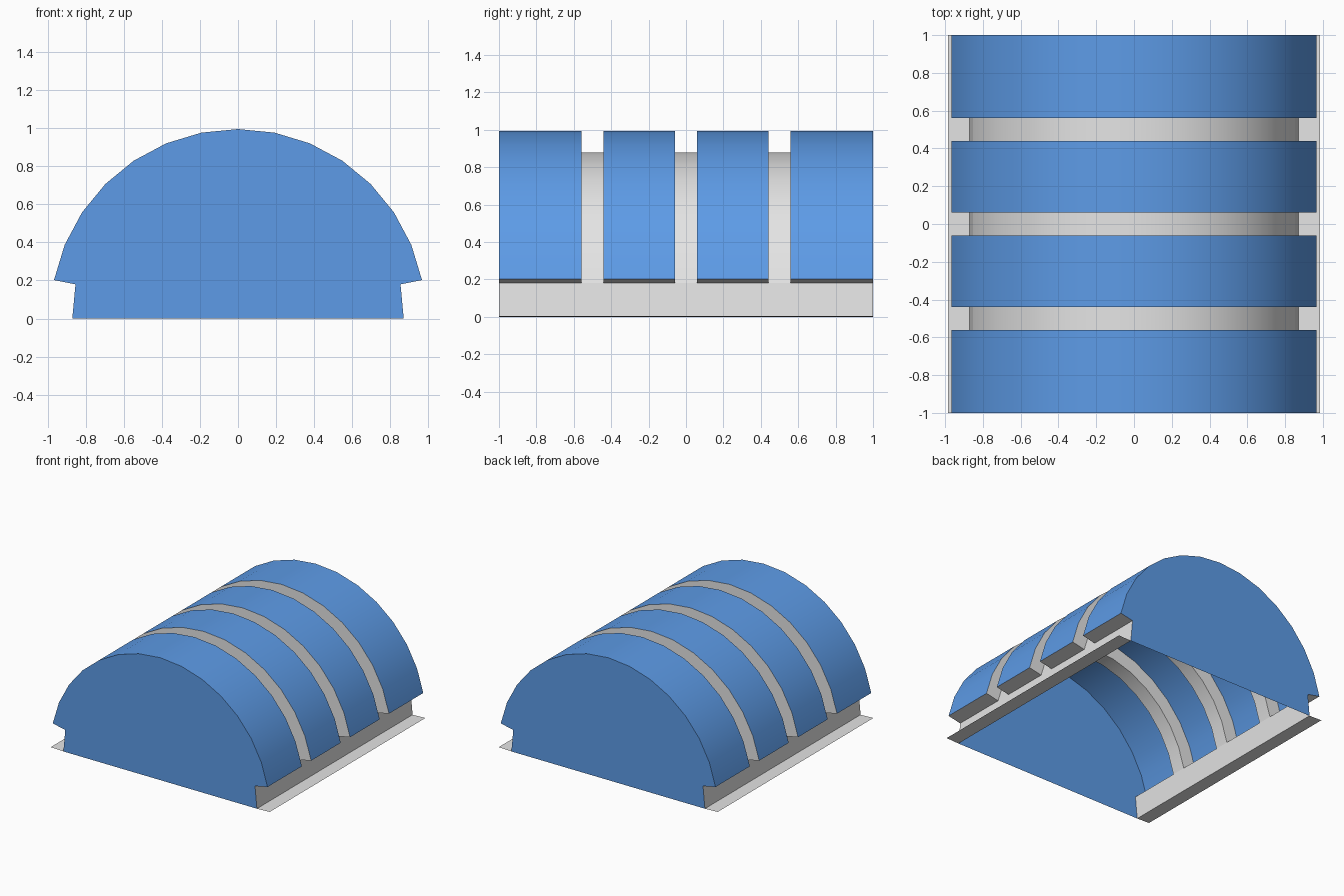
import bpy, math

if "Cube" in bpy.data.objects:
    bpy.data.objects.remove(bpy.data.objects["Cube"])

OUTER, INNER, LIFT, STEP = 0.985, 0.87, 0.01, math.radians(11.25)


def material(name, rgb):
    m = bpy.data.materials.new(name)
    m.diffuse_color = (*rgb, 1)
    m.use_nodes = True
    m.node_tree.nodes["Principled BSDF"].inputs["Base Color"].default_value = m.diffuse_color
    return m


blue = material("blue_panel", (0.11, 0.33, 0.8))
grey = material("light_grey", (0.78, 0.78, 0.78))


def arc(r, first, last):
    """Cross-section points from step first to last, counted up from the right side."""
    return [(r * math.cos(i * STEP), LIFT + r * math.sin(i * STEP)) for i in range(first, last + 1)]


def build(name, verts, faces, mat):
    me = bpy.data.meshes.new(name)
    me.from_pydata(verts, [], faces)
    me.materials.append(mat)
    ob = bpy.data.objects.new(name, me)
    bpy.context.collection.objects.link(ob)
    bpy.ops.object.select_all(action='DESELECT')
    ob.select_set(True)
    bpy.context.view_layer.objects.active = ob
    bpy.ops.object.shade_smooth_by_angle(angle=math.radians(30))
    return ob


def ribbon(name, a, b, mat):
    """Strip of quads between two equal rows of 3D points."""
    n = len(a)
    return build(name, a + b, [(i, i + 1, n + i + 1, n + i) for i in range(n - 1)], mat)


def row(profile, y):
    return [(x, y, z) for x, z in profile]


def sheet(name, profile, y0, y1, mat):
    return ribbon(name, row(profile, y1), row(profile, y0), mat)


outer, inner = arc(OUTER, 1, 15), arc(INNER, 1, 15)
bands = [(-1, -0.56), (-0.44, -0.06), (0.06, 0.44), (0.56, 1)]

# Raised curved panels with the lips under their lower edges
for k, (y0, y1) in enumerate(bands, 1):
    sheet(f"roof_band_{k}", outer, y0, y1, blue)
    sheet(f"right_lip_{k}", [inner[0], outer[0]], y0, y1, grey)
    sheet(f"left_lip_{k}", [outer[-1], inner[-1]], y0, y1, grey)

# Grooves between the panels: floor and two side walls
for k in range(3):
    y0, y1 = bands[k][1], bands[k + 1][0]
    sheet(f"groove_floor_{k + 1}", inner, y0, y1, grey)
    ribbon(f"groove_front_wall_{k + 1}", row(outer, y0), row(inner, y0), grey)
    ribbon(f"groove_back_wall_{k + 1}", row(inner, y1), row(outer, y1), grey)

# Low side walls and ground flanges
foot = (INNER, 0.0)
for side, s in (("right", 1), ("left", -1)):
    wall = [foot, inner[0]][::s]
    flange = [(0.985, 0.004), foot][::s]
    sheet(f"{side}_side_wall", [(s * x, z) for x, z in wall], -1, 1, grey)
    sheet(f"{side}_flange", [(s * x, z) for x, z in flange], -1, 1, grey)

# Flat end walls
outline = [foot, inner[0]] + outer + [inner[-1], (-INNER, 0.0)]
n = len(outline)
build("front_end_wall", row(outline, -1), [tuple(range(n))], blue)
build("back_end_wall", row(outline, 1), [tuple(reversed(range(n)))], blue)
